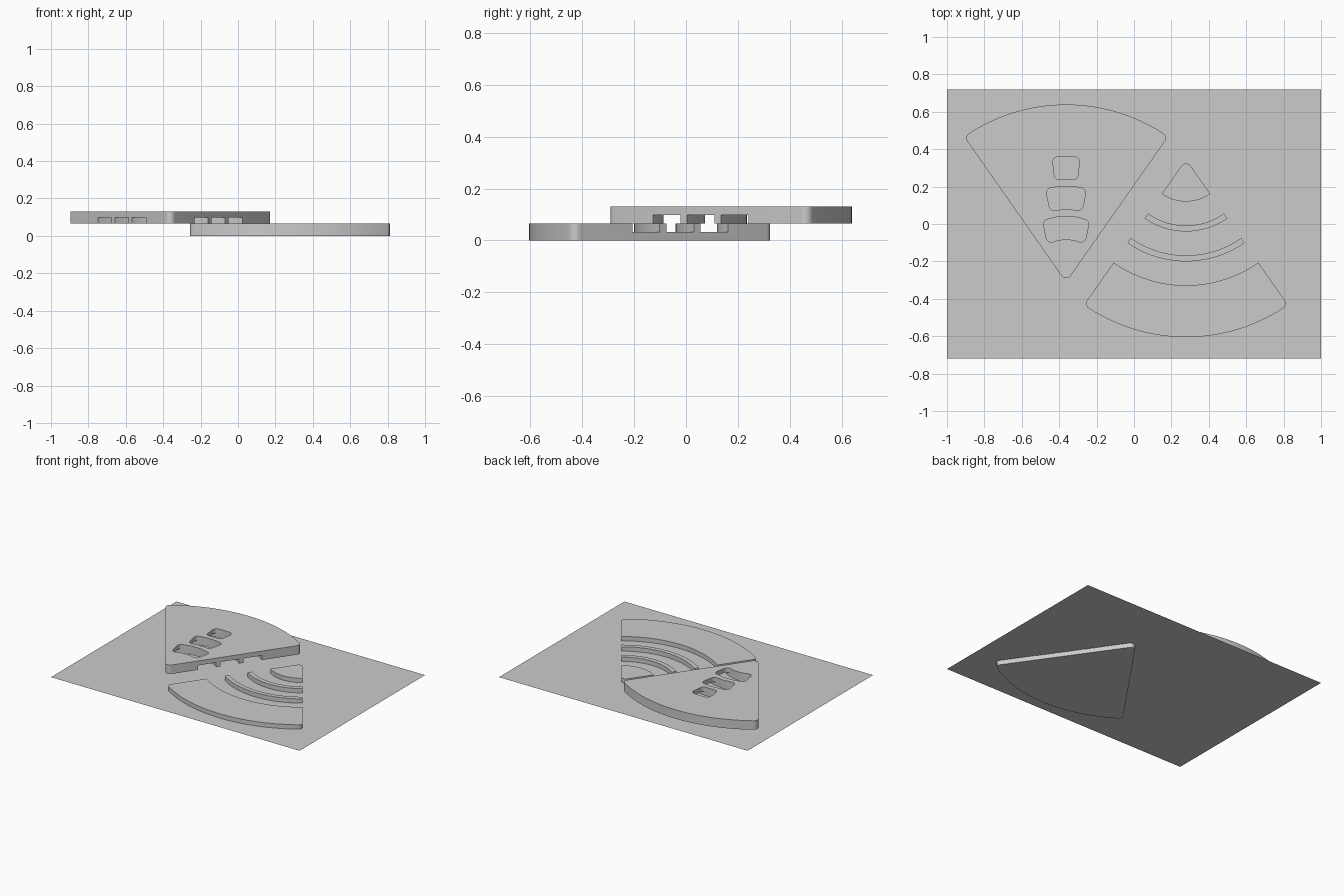
import bpy, bmesh
from math import sin, cos, tan, pi, radians
from mathutils import Vector

if "Cube" in bpy.data.objects:
    bpy.data.objects.remove(bpy.data.objects["Cube"])

THICK = 0.065          # thickness of each wedge
FLOOR = 0.0325         # groove floor height
HALF = radians(35)     # half opening angle
RADIUS = 0.951         # wedge radius
GROOVES = [(0.226, 0.354), (0.386, 0.514), (0.546, 0.674)]
# half widths of the windows at the inner and outer edge
WINDOWS = [(0.10, 0.125), (0.085, 0.11), (0.06, 0.074)]

grey = bpy.data.materials.new("light_grey")
grey.use_nodes = True
colour = (0.6, 0.6, 0.6, 1)
grey.diffuse_color = colour
grey.node_tree.nodes["Principled BSDF"].inputs["Base Color"].default_value = colour


def arc(r, a0, a1, n):
    """Points on a circle about the wedge tip; angle 0 points to +y."""
    return [Vector((r * sin(a0 + (a1 - a0) * i / n), r * cos(a0 + (a1 - a0) * i / n)))
            for i in range(n + 1)]


def fillet(points, corners, r, steps=8):
    """Round the chosen corners of an outline."""
    out = []
    for i, p in enumerate(points):
        if i not in corners:
            out.append(p)
            continue
        u = (points[i - 1] - p).normalized()
        v = (points[(i + 1) % len(points)] - p).normalized()
        half = u.angle(v) / 2
        centre = p + (u + v).normalized() * r / sin(half)
        a = p + u * r / tan(half) - centre
        b = p + v * r / tan(half) - centre
        for k in range(steps + 1):
            w = a.slerp(b, k / steps)
            out.append(centre + w.normalized() * r)
    return out


def prism(name, outline, z0, z1):
    """Extruded outline as an object."""
    bm = bmesh.new()
    face = bm.faces.new([bm.verts.new((p.x, p.y, z0)) for p in outline])
    top = bmesh.ops.extrude_face_region(bm, geom=[face])["geom"]
    bmesh.ops.translate(bm, vec=(0, 0, z1 - z0),
                        verts=[g for g in top if isinstance(g, bmesh.types.BMVert)])
    bmesh.ops.recalc_face_normals(bm, faces=bm.faces)
    mesh = bpy.data.meshes.new(name)
    bm.to_mesh(mesh)
    bm.free()
    mesh.materials.append(grey)
    obj = bpy.data.objects.new(name, mesh)
    bpy.context.collection.objects.link(obj)
    return obj


def cut(obj, cutter):
    """Subtract the cutter and discard it."""
    cutter.hide_render = True
    mod = obj.modifiers.new("cut", "BOOLEAN")
    mod.operation = "DIFFERENCE"
    mod.solver = "EXACT"
    mod.object = cutter
    bpy.context.view_layer.objects.active = obj
    bpy.ops.object.modifier_apply(modifier=mod.name)
    bpy.data.objects.remove(cutter)


def window_outline(r0, r1, w0, w1):
    def edge(r, w):
        xs = [-w, -0.4 * w, 0, 0.4 * w, w]
        return [Vector((x, (r * r - x * x) ** 0.5)) for x in xs]
    pts = edge(r0, w0) + edge(r1, w1)[::-1]
    return fillet(pts, {0, 4, 5, 9}, 0.028)


def wedge(name, windows):
    rim = arc(RADIUS, -HALF, HALF, 32)
    outline = fillet([Vector((0, 0))] + rim, {0, 1, len(rim)}, 0.03)
    obj = prism(name, outline, 0, THICK)
    # curved grooves running across the wedge
    for r0, r1 in GROOVES:
        ring = arc(r0, -HALF * 1.4, HALF * 1.4, 36) + arc(r1, HALF * 1.4, -HALF * 1.4, 36)
        cut(obj, prism("groove_cutter", ring, FLOOR, THICK + 0.05))
    # rounded windows through the groove floors
    if windows:
        for (r0, r1), (w0, w1) in zip(GROOVES, WINDOWS):
            cut(obj, prism("window_cutter", window_outline(r0 + 0.004, r1 - 0.001, w0, w1),
                           -0.05, THICK - 0.01))
    bpy.ops.object.select_all(action="DESELECT")
    obj.select_set(True)
    bpy.context.view_layer.objects.active = obj
    bpy.ops.object.shade_smooth_by_angle(angle=radians(30))
    return obj


# lower wedge, grooves facing up, opening to the front
lower = wedge("lower_wedge", False)
lower.rotation_euler = (0, 0, pi)
lower.location = (0.278, 0.346, 0)

# upper wedge, turned over, opening to the back
upper = wedge("upper_wedge", True)
upper.rotation_euler = (0, pi, 0)
upper.location = (-0.363, -0.312, 2 * THICK)

# thin ground sheet level with the groove floors
bm = bmesh.new()
bmesh.ops.create_grid(bm, x_segments=1, y_segments=1, size=1)
bmesh.ops.scale(bm, vec=(1, 0.72, 1), verts=bm.verts)
sheet_mesh = bpy.data.meshes.new("base_sheet")
bm.to_mesh(sheet_mesh)
bm.free()
sheet_mesh.materials.append(grey)
sheet = bpy.data.objects.new("base_sheet", sheet_mesh)
sheet.location.z = FLOOR + 0.001
bpy.context.collection.objects.link(sheet)
